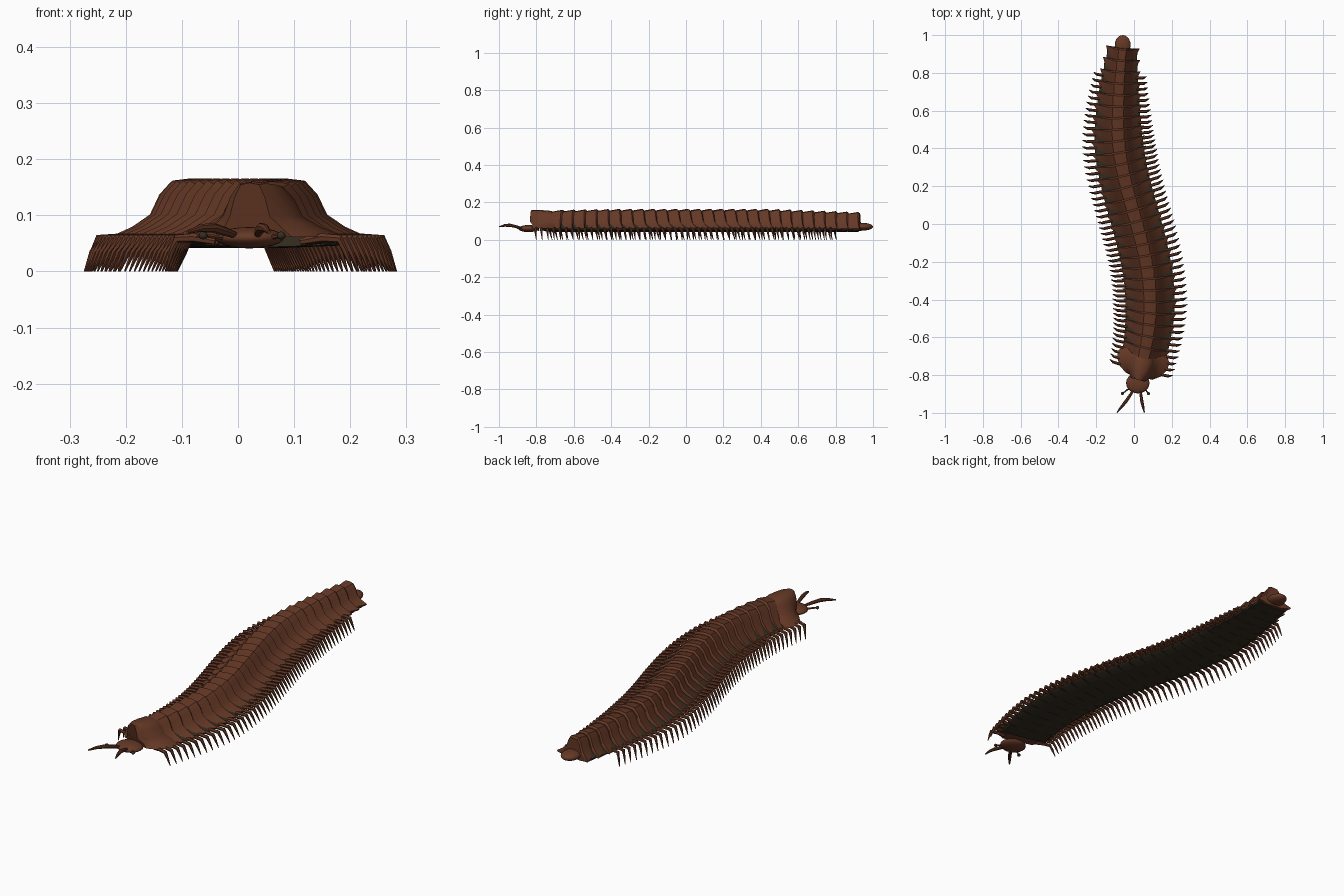
import bpy, bmesh, math
from mathutils import Vector

if "Cube" in bpy.data.objects:
    bpy.data.objects.remove(bpy.data.objects["Cube"])


def material(name, rgb):
    m = bpy.data.materials.new(name)
    m.use_nodes = True
    m.diffuse_color = (*rgb, 1)
    m.node_tree.nodes["Principled BSDF"].inputs["Base Color"].default_value = (*rgb, 1)
    return m


BROWN = material("chestnut brown", (0.13, 0.04, 0.019))
DARK = material("dark olive", (0.035, 0.027, 0.016))


# Winding body path and taper
def centre(y):
    if y < 0.525:
        return -0.085 * math.sin((y - 0.05) * math.pi / 0.95)
    return -0.085 * math.cos((y - 0.525) * math.pi / 1.6)


def width(y):
    if y > 0.35:
        return 1 - 0.42 * ((y - 0.35) / 0.55) ** 1.5
    return 1 - 0.12 * max(0, (-0.45 - y) / 0.3)


def height(y):
    return 1 - 0.16 * max(0, (y - 0.4) / 0.5) - 0.06 * max(0, (-0.4 - y) / 0.4)


def place(y, u, v, z):
    """Point at sideways u, backward v, from the path at y."""
    slope = (centre(y + 0.01) - centre(y - 0.01)) / 0.02
    t = Vector((slope, 1, 0)).normalized()
    return Vector((centre(y), y, 0)) + Vector((t.y, -t.x, 0)) * u + t * v + Vector((0, 0, z))


def loft(bm, rows, closed=False, caps=False):
    rings = [[bm.verts.new(p) for p in row] for row in rows]
    n = len(rings[0])
    for a, b in zip(rings, rings[1:]):
        for i in range(n if closed else n - 1):
            j = (i + 1) % n
            bm.faces.new((a[i], a[j], b[j], b[i]))
    if caps:
        bm.faces.new(rings[0][::-1])
        bm.faces.new(rings[-1])


def tube(bm, points, radii, sides=6):
    """Tapered round limb through the points."""
    rows = []
    for i, p in enumerate(points):
        d = (points[min(i + 1, len(points) - 1)] - points[max(i - 1, 0)]).normalized()
        a = d.cross(Vector((0.3, 0.2, 1))).normalized()
        b = d.cross(a)
        angles = [2 * math.pi * k / sides for k in range(sides)]
        rows.append([p + (a * math.cos(t) + b * math.sin(t)) * radii[i] for t in angles])
    loft(bm, rows, closed=True, caps=True)


def finish(name, bm, mat, angle=35):
    bmesh.ops.recalc_face_normals(bm, faces=bm.faces)
    me = bpy.data.meshes.new(name)
    bm.to_mesh(me)
    bm.free()
    ob = bpy.data.objects.new(name, me)
    bpy.context.collection.objects.link(ob)
    me.materials.append(mat)
    bpy.ops.object.select_all(action="DESELECT")
    ob.select_set(True)
    bpy.context.view_layer.objects.active = ob
    bpy.ops.object.shade_smooth_by_angle(angle=math.radians(angle))
    return ob


# Half outline of an armour ring, from the ridge to the side keel
ARCH = [(0, 0.166), (0.034, 0.162), (0.056, 0.138), (0.073, 0.102), (0.105, 0.08), (0.145, 0.062)]
BELLY = [(0.135, 0.053), (0.07, 0.046)]


def outline(half):
    return [(-u, z) for u, z in half[:0:-1]] + half


def ring_row(y, v, scale, sweep, keel, base=0.05):
    row = []
    for u, z in outline(ARCH + BELLY):
        side = max(0, (abs(u) - 0.06) / 0.085)
        w = width(y) * scale * (1 - (1 - keel) * side)
        h = base + (z - base) * height(y) * scale if z > base else z
        row.append(place(y, u * w, v + sweep * side, h))
    return row


# Overlapping armour rings, with keels swept backward
COUNT, FIRST, PITCH = 27, -0.715, 0.0608
bm = bmesh.new()
for i in range(COUNT):
    y = FIRST + PITCH * i
    loft(bm, [ring_row(y, -0.008, 0.9, 0.008, 0.72),
              ring_row(y, 0.025, 0.95, 0.012, 0.9),
              ring_row(y, 0.056, 1.0, 0.016, 1.0),
              ring_row(y, 0.064, 0.93, 0.006, 0.86)], closed=True, caps=True)
finish("body_rings", bm, BROWN)

# Dark inner body and belly showing between the rings
bm = bmesh.new()
rows = []
for i in range(COUNT * 2 + 1):
    y = FIRST - 0.02 + PITCH * i / 2
    rows.append([place(y, u * width(y) * 0.9, 0, 0.045 + (z - 0.047) * 0.87 * height(y))
                 for u, z in outline(ARCH + BELLY)])
loft(bm, rows, closed=True, caps=True)
finish("inner_body", bm, DARK)

# Belly strips, one across each ring
bm = bmesh.new()
for i in range(COUNT):
    y = FIRST + PITCH * i
    w = width(y)
    loft(bm, [[place(y, u * w, v, z) for u, z in
               ((-0.13, 0.054), (-0.12, 0.047), (0, 0.042), (0.12, 0.047), (0.13, 0.054))]
              for v in (0.0, 0.054)], closed=True, caps=True)
finish("belly_plates", bm, DARK)

# Domed collar behind the head
bm = bmesh.new()
rows = []
for y, w, h in ((-0.825, 0.5, 0.93), (-0.80, 0.76, 0.95), (-0.765, 0.92, 0.93),
                (-0.725, 0.98, 0.9), (-0.70, 0.85, 0.84)):
    rows.append([place(y, u * w, 0.02 * (abs(u) > 0.1), 0.055 + (z - 0.055) * h)
                 for u, z in outline(ARCH)])
loft(bm, rows, closed=True, caps=True)
finish("collar", bm, BROWN, 45)


# Rounded head and tail tip
def ball(name, mat, loc, size):
    bm = bmesh.new()
    bmesh.ops.create_uvsphere(bm, u_segments=20, v_segments=12, radius=1)
    for v in bm.verts:
        v.co = Vector([c * s + l for c, s, l in zip(v.co, size, loc)])
    return finish(name, bm, mat, 60)


ball("head", BROWN, (0.02, -0.842, 0.06), (0.062, 0.055, 0.019))
ball("tail_tip", BROWN, (-0.06, 0.948, 0.07), (0.042, 0.052, 0.02))

# Jointed legs, two pairs under each ring
for side, label in ((-1, "right"), (1, "left")):
    bm = bmesh.new()
    for i in range(COUNT * 2 - 2):
        y = FIRST - 0.055 + (PITCH / 2) * i
        w = width(y)
        pts = [place(y, side * u * w, v, z) for u, v, z in
               ((0.09, 0, 0.053), (0.135, 0, 0.06), (0.172, 0.002, 0.058),
                (0.183, 0.006, 0.035), (0.197, 0.012, 0))]
        tube(bm, pts, (0.006, 0.008, 0.008, 0.0055, 0.0015))
    finish(label + "_legs", bm, BROWN)

# Arched antennae
for label, x0, x1, x2 in (("right", 0.0, -0.045, -0.09), ("left", 0.033, 0.042, 0.055)):
    bm = bmesh.new()
    tube(bm, [Vector(p) for p in ((x0, -0.875, 0.063), ((x0 + x1) / 2, -0.91, 0.071),
              (x1, -0.942, 0.078), ((x1 + x2) / 2, -0.97, 0.077), (x2, -0.998, 0.07))],
         (0.005, 0.008, 0.009, 0.007, 0.003), 8)
    finish(label + "_antenna", bm, BROWN)

# Short feelers with dark knobs
for label, root, tip in (("right", -0.025, -0.062), ("left", 0.055, 0.077)):
    bm = bmesh.new()
    tube(bm, [Vector((root, -0.87, 0.06)), Vector((tip, -0.898, 0.064))], (0.005, 0.003))
    finish(label + "_feeler", bm, BROWN)
    ball(label + "_feeler_knob", DARK, (tip, -0.898, 0.064), (0.008, 0.008, 0.007))
